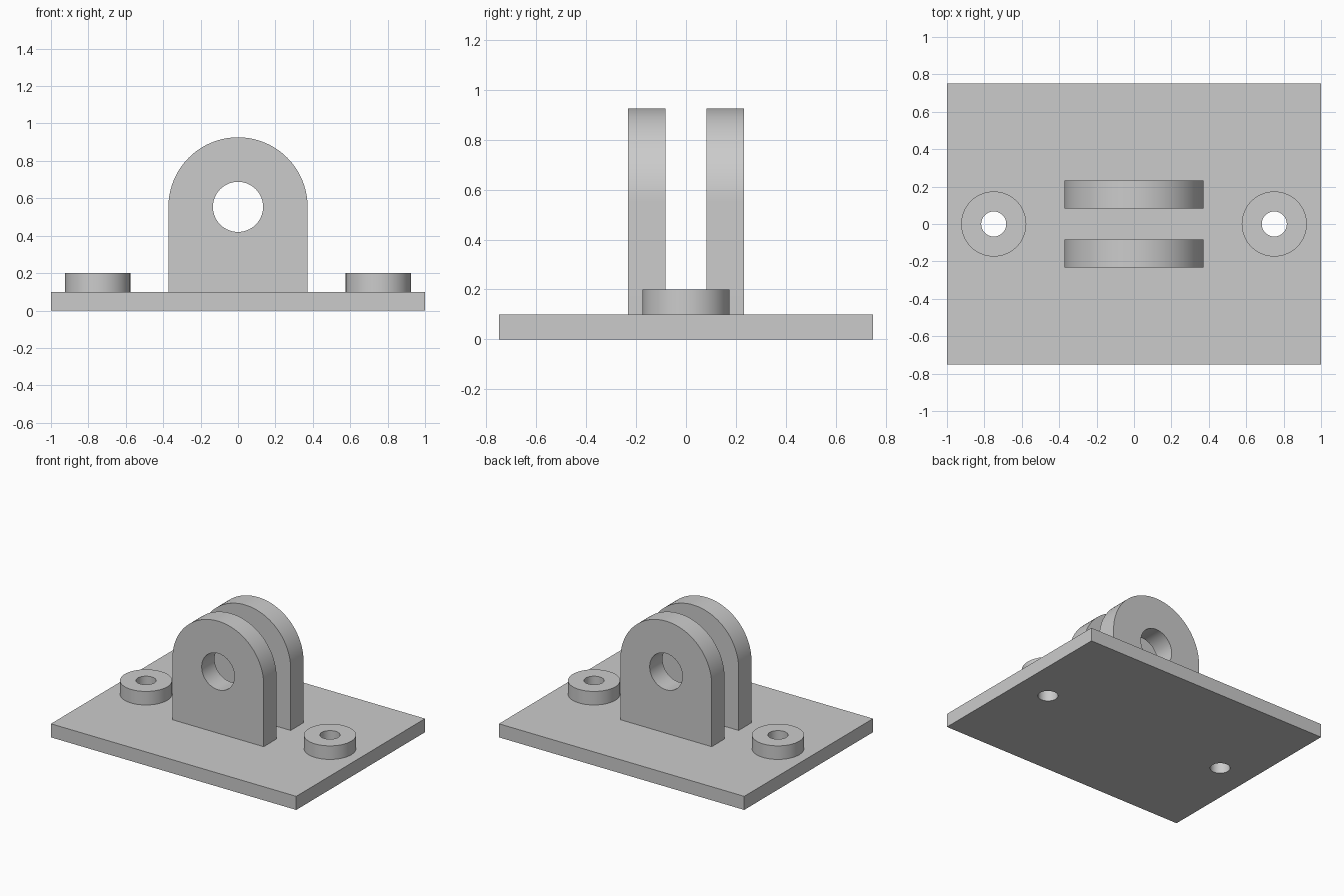
import bpy
import bmesh
from math import cos, sin, pi, radians
from mathutils import Vector

PLATE_TOP = 0.1
BOSS_TOP = 0.2
BOSS_X = 0.75
LUG_R = 0.372
LUG_Z = 0.554
LUG_IN, LUG_OUT = 0.082, 0.232

default = bpy.data.objects.get("Cube")
if default:
    bpy.data.objects.remove(default, do_unlink=True)

grey = bpy.data.materials.new("plain grey")
grey.use_nodes = True
colour = (0.6, 0.6, 0.6, 1)
grey.diffuse_color = colour
grey.node_tree.nodes["Principled BSDF"].inputs["Base Color"].default_value = colour


def prism(name, outline, depth):
    """Closed outline of 3D points, extruded along the depth vector."""
    bm = bmesh.new()
    face = bm.faces.new([bm.verts.new(p) for p in outline])
    extruded = bmesh.ops.extrude_face_region(bm, geom=[face], use_keep_orig=True)
    moved = [v for v in extruded["geom"] if isinstance(v, bmesh.types.BMVert)]
    bmesh.ops.translate(bm, verts=moved, vec=Vector(depth))
    bmesh.ops.recalc_face_normals(bm, faces=bm.faces)
    mesh = bpy.data.meshes.new(name)
    bm.to_mesh(mesh)
    bm.free()
    mesh.materials.append(grey)
    obj = bpy.data.objects.new(name, mesh)
    bpy.context.collection.objects.link(obj)
    return obj


def circle(x, z, radius, sides=96):
    return [(x + radius * cos(2 * pi * i / sides), z + radius * sin(2 * pi * i / sides))
            for i in range(sides)]


def upright_cylinder(name, x, radius, bottom, top):
    outline = [(px, py, bottom) for px, py in circle(x, 0, radius)]
    return prism(name, outline, (0, 0, top - bottom))


def select_only(obj):
    bpy.ops.object.select_all(action="DESELECT")
    obj.select_set(True)
    bpy.context.view_layer.objects.active = obj


def drill(obj, cutter):
    cut = obj.modifiers.new("hole", "BOOLEAN")
    cut.operation = "DIFFERENCE"
    cut.solver = "EXACT"
    cut.object = cutter
    select_only(obj)
    bpy.ops.object.modifier_apply(modifier=cut.name)
    bpy.data.objects.remove(cutter, do_unlink=True)


def finish(obj):
    select_only(obj)
    bpy.ops.object.shade_smooth_by_angle(angle=radians(30))


# Base plate
corners = [(-1, -0.75, 0), (1, -0.75, 0), (1, 0.75, 0), (-1, 0.75, 0)]
plate = prism("base_plate", corners, (0, 0, PLATE_TOP))

# Mounting bosses, with bolt holes running through boss and plate
for side, sign in (("left", 1), ("right", -1)):
    x = sign * BOSS_X
    boss = upright_cylinder(side + "_mounting_boss", x, 0.174, PLATE_TOP, BOSS_TOP)
    for part in (boss, plate):
        drill(part, upright_cylinder("bolt_cutter", x, 0.067, -0.1, 0.4))
    finish(boss)
finish(plate)

# Pair of round-topped lugs with pin holes
steps = 64
arch = [(LUG_R * cos(pi * i / steps), LUG_Z + LUG_R * sin(pi * i / steps))
        for i in range(steps + 1)]
profile = [(-LUG_R, PLATE_TOP), (LUG_R, PLATE_TOP)] + arch
for name, y in (("front_lug", -LUG_OUT), ("back_lug", LUG_IN)):
    lug = prism(name, [(px, y, pz) for px, pz in profile], (0, LUG_OUT - LUG_IN, 0))
    pin = [(px, y - 0.1, pz) for px, pz in circle(0, LUG_Z, 0.134)]
    drill(lug, prism("pin_cutter", pin, (0, 0.4, 0)))
    finish(lug)
